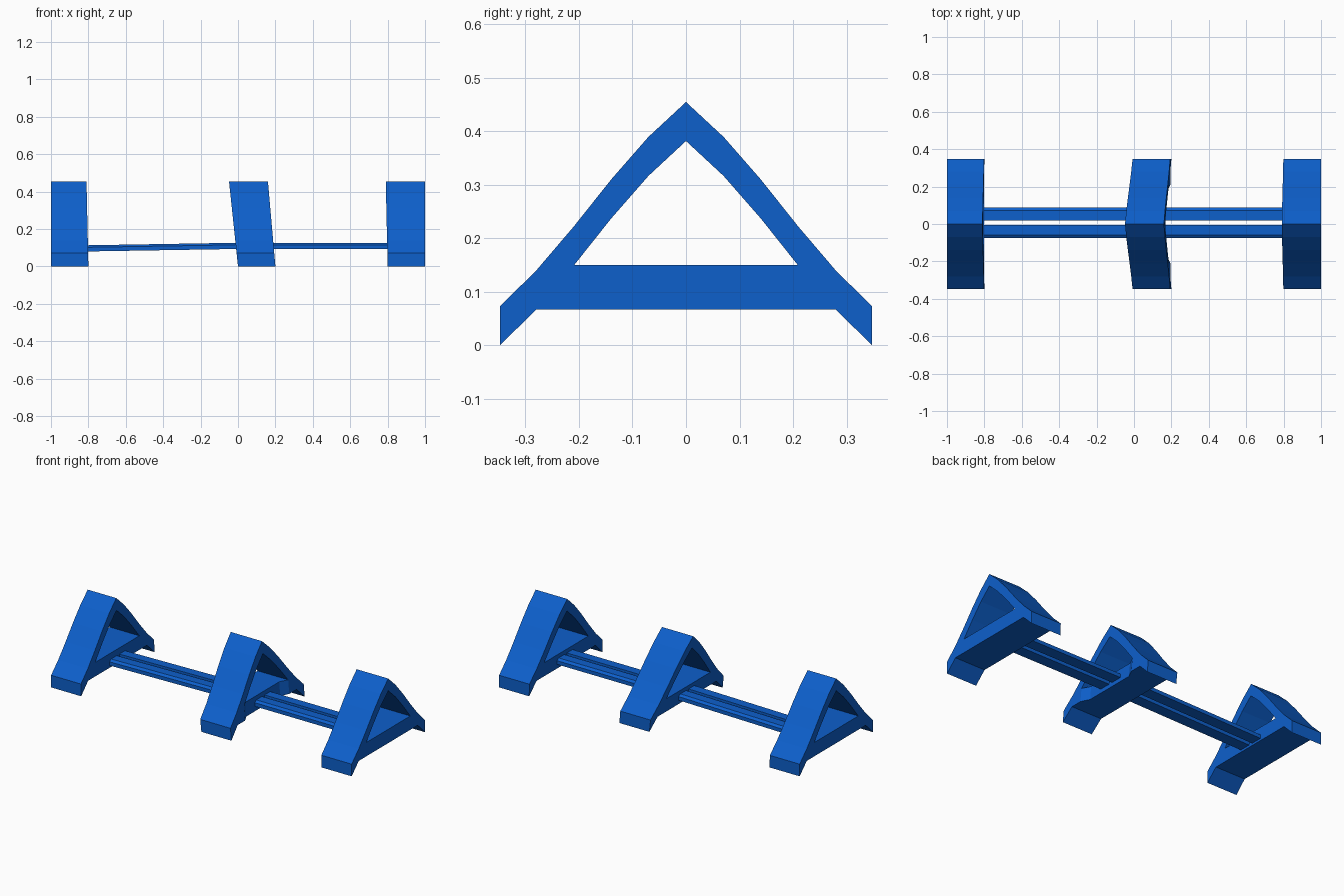
import bpy
import bmesh

cube = bpy.data.objects.get("Cube")
if cube:
    bpy.data.objects.remove(cube, do_unlink=True)

blue = bpy.data.materials.new("royal blue")
blue.use_nodes = True
colour = (0.004, 0.115, 0.6, 1)
blue.diffuse_color = colour
blue.node_tree.nodes["Principled BSDF"].inputs["Base Color"].default_value = colour

PEAK = 0.455   # top of each frame
BAND = 0.073   # vertical thickness of the arch


def loft(name, rings):
    """Join equal cross-section rings into one closed solid."""
    bm = bmesh.new()
    loops = [[bm.verts.new(p) for p in ring] for ring in rings]
    n = len(loops[0])
    for a, b in zip(loops, loops[1:]):
        for i in range(n):
            j = (i + 1) % n
            bm.faces.new((a[i], a[j], b[j], b[i]))
    bm.faces.new(loops[0])
    bm.faces.new(loops[-1])
    bmesh.ops.recalc_face_normals(bm, faces=bm.faces)
    mesh = bpy.data.meshes.new(name)
    bm.to_mesh(mesh)
    bm.free()
    mesh.materials.append(blue)
    obj = bpy.data.objects.new(name, mesh)
    bpy.context.collection.objects.link(obj)
    return obj


def mirrored(half):
    """Extend columns running from the outside to the centre across y."""
    return [(-y, *rest) for y, *rest in half] + [c for c in reversed(half) if c[0] > 0]


# Half profile of the arch: distance from the centre, height of its upper edge
arch_half = [(0.348, 0.073), (0.28, 0.14), (0.21, 0.222),
             (0.14, 0.31), (0.07, 0.39), (0, PEAK)]


def frame(name, left, right, lean_left, lean_right, recess=0):
    def ring(y, low, high, cut=0):
        def x_left(z):
            return left + lean_left * z / PEAK

        def x_right(z):
            return right + lean_right * z / PEAK - cut
        return [(x_left(low), y, low), (x_right(low), y, low),
                (x_right(high), y, high), (x_left(high), y, high)]

    # Bent arch with splayed feet
    loft(name + "_arch", [ring(y, top - BAND, top) for y, top in mirrored(arch_half)])
    # Crossbar, optionally narrowed in the middle
    bar = [(0.28, 0.067, 0.068, 0), (0.21, 0.067, 0.15, 0),
           (0.16, 0.067, 0.15, recess), (0, 0.067, 0.15, recess)]
    loft(name + "_crossbar", [ring(*c) for c in mirrored(bar)])


frame("left_end_frame", 0.8, 1.0, -0.01, 0)
frame("middle_frame", 0, 0.2, -0.048, -0.04, recess=0.025)
frame("right_end_frame", -1.0, -0.8, 0, -0.01)


def rail(name, x0, x1, z0, z1, inner, outer):
    """Long bar with a chamfered outer top edge."""
    def ring(x, z):
        edge = 0.015 if outer > 0 else -0.015
        return [(x, inner, z), (x, outer, z), (x, outer, z + 0.022),
                (x, outer - edge, z + 0.033), (x, inner, z + 0.033)]
    loft(name, [ring(x0, z0), ring(x1, z1)])


# Paired rails joining the frames
for side, inner, outer in (("back", 0.018, 0.087), ("front", -0.006, -0.075)):
    rail(side + "_right_rail", -0.82, 0.02, 0.08, 0.094, inner, outer)
    rail(side + "_left_rail", 0.15, 0.82, 0.093, 0.093, inner, outer)
